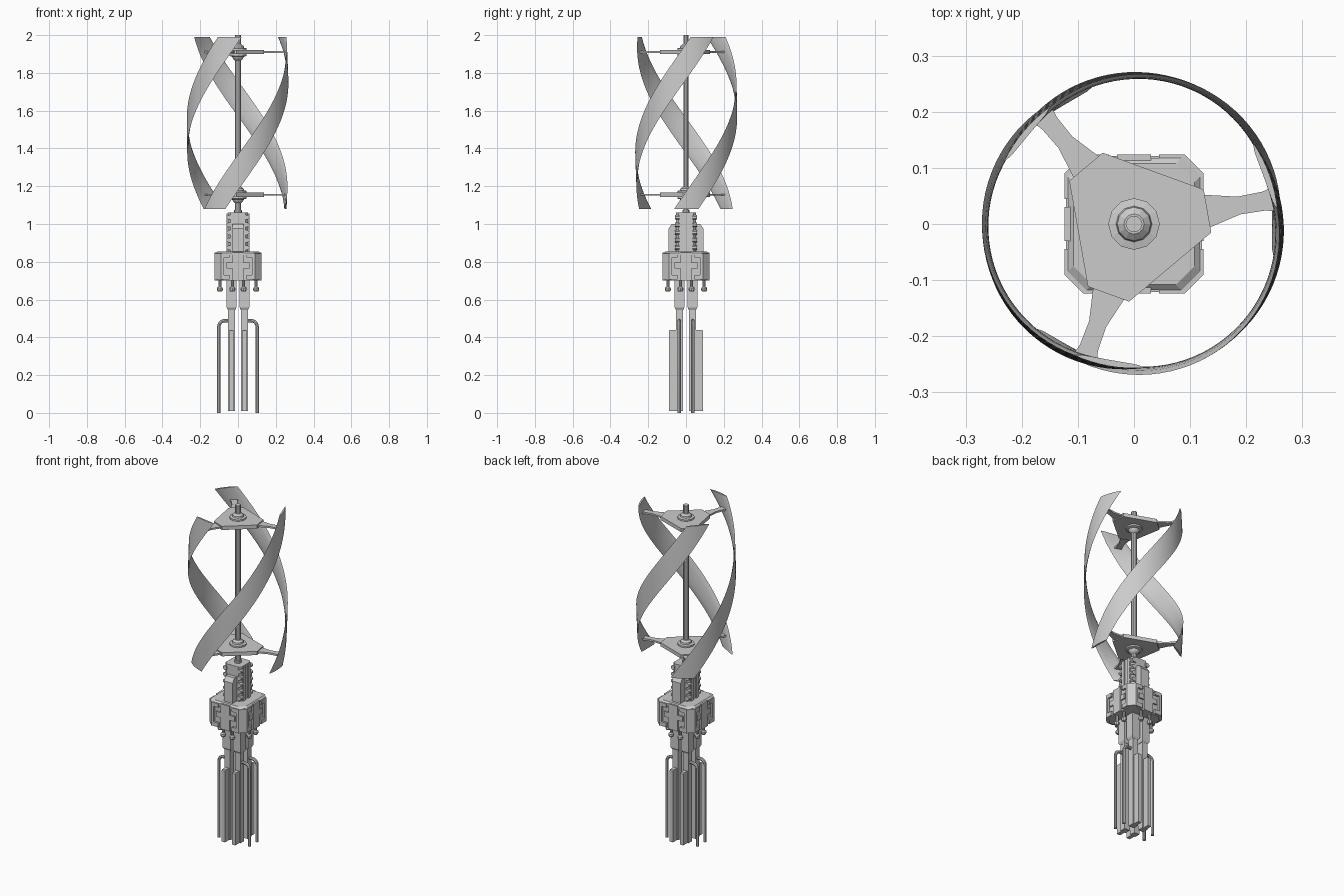
import bpy, bmesh, math
from math import sin, cos, pi, radians

if "Cube" in bpy.data.objects:
    bpy.data.objects.remove(bpy.data.objects["Cube"])


def mesh_object(name, verts, faces, smooth=False):
    me = bpy.data.meshes.new(name)
    me.from_pydata(verts, [], faces)
    bm = bmesh.new()
    bm.from_mesh(me)
    bmesh.ops.recalc_face_normals(bm, faces=bm.faces)
    bm.to_mesh(me)
    bm.free()
    ob = bpy.data.objects.new(name, me)
    bpy.context.collection.objects.link(ob)
    if smooth:
        bpy.ops.object.select_all(action='DESELECT')
        ob.select_set(True)
        bpy.context.view_layer.objects.active = ob
        bpy.ops.object.shade_smooth_by_angle(angle=radians(35))
    return ob


def loft(name, rings, smooth=False):
    """Skin equal-length closed rings and cap both ends."""
    n = len(rings[0])
    verts = [p for r in rings for p in r]
    faces = [(i * n + j, i * n + (j + 1) % n, (i + 1) * n + (j + 1) % n, (i + 1) * n + j)
             for i in range(len(rings) - 1) for j in range(n)]
    faces += [tuple(range(n)), tuple(range(len(verts) - n, len(verts)))]
    return mesh_object(name, verts, faces, smooth)


def prism(name, pts, z0, z1):
    return loft(name, [[(x, y, z) for x, y in pts] for z in (z0, z1)])


def box(name, x0, x1, y0, y1, z0, z1):
    return prism(name, [(x0, y0), (x1, y0), (x1, y1), (x0, y1)], z0, z1)


def lathe(name, profile, x=0, y=0, n=10, smooth=False):
    return loft(name, [[(x + r * cos(2 * pi * k / n), y + r * sin(2 * pi * k / n), z)
                        for k in range(n)] for r, z in profile], smooth)


def octagon(h, c):
    return [(h - c, -h), (h, -h + c), (h, h - c), (h - c, h),
            (-h + c, h), (-h, h - c), (-h, -h + c), (-h + c, -h)]


def rot(pts, a):
    return [(x * cos(a) - y * sin(a), x * sin(a) + y * cos(a)) for x, y in pts]


# Helical blades: a lens section swept round the axis, bulging slightly mid-height
def blade(name, start):
    rings, steps, m = [], 36, 8
    for i in range(steps + 1):
        t = i / steps
        centre = start + radians(139.5) * t
        r = 0.257 + 0.014 * sin(pi * t)
        ring = []
        for s in range(m + 1):
            u = -1 + 2 * s / m
            ring.append((r, u))
        for s in range(m - 1, 0, -1):
            u = -1 + 2 * s / m
            ring.append((r - 0.011 * (1 - u * u) ** 0.6, u))
        rings.append([(q * cos(centre + u * radians(14.5)), q * sin(centre + u * radians(14.5)),
                       1.08 + 0.91 * t) for q, u in ring])
    loft(name, rings, True)


for k in range(3):
    blade(f"blade_{k}", radians(0.5 + 120 * k))

# Rotor shaft
lathe("rotor_shaft", [(0.015, 1.03), (0.015, 2.0)])
lathe("shaft_collar", [(0.02, 1.05), (0.02, 1.075)])

# Hubs with plates and three arms
for level, zc in (("lower", 1.155), ("upper", 1.91)):
    lathe(f"{level}_hub", [(0.016, zc - 0.045), (0.026, zc - 0.035), (0.032, zc - 0.024),
                           (0.046, zc - 0.02), (0.046, zc + 0.02), (0.032, zc + 0.023),
                           (0.03, zc + 0.032), (0.018, zc + 0.042)], n=12)
    corners = [p for k in range(3)
               for p in rot([(0.133, -0.039), (0.133, 0.039)], radians(10 + 120 * k))]
    prism(f"{level}_hub_plate", corners, zc - 0.011, zc + 0.011)
    for k in range(3):
        half = [(0.09, 0.036), (0.13, 0.03), (0.19, 0.016), (0.235, 0.017), (0.254, 0.022)]
        outline = [(x, -y) for x, y in half] + half[::-1]
        prism(f"{level}_arm_{k}", rot(outline, radians(10 + 120 * k)), zc - 0.005, zc + 0.005)

# Upper generator tower with side fins and corner ribs
prism("tower", octagon(0.053, 0.014), 0.84, 1.06)
for s in (-1, 1):
    ya, yb = s * 0.04, s * 0.093
    loft("tower_fin", [[(x * 0.029, y, z) for x, y in ((-1, ya), (1, ya), (1, b), (-1, b))]
                       for z, b in ((0.84, yb), (0.975, yb), (1.0, s * 0.075))])
    for sx in (-1, 1):
        box("tower_side_rail", sx * 0.045, sx * 0.06, s * 0.012, s * 0.034, 0.84, 1.055)
        for i in range(5):
            z = 0.875 + 0.04 * i
            loft("tower_rib", [[(sx * a, s * 0.030, zz), (sx * a, s * 0.058, zz),
                                (sx * 0.035, s * 0.058, zz), (sx * 0.035, s * 0.030, zz)]
                               for zz, a in ((z - 0.012, 0.05), (z - 0.005, 0.06),
                                             (z + 0.005, 0.06), (z + 0.012, 0.05))])

# Main housing: chamfered core, top lid, corner clamps
prism("housing_core", octagon(0.112, 0.032), 0.70, 0.845)
loft("housing_lid", [[(x, y, z) for x, y in octagon(h, 0.033)]
                     for h, z in ((0.118, 0.835), (0.118, 0.846), (0.108, 0.855))])
for k in range(4):
    a = k * pi / 2
    clamp = [(0.045, -0.124), (0.09, -0.124), (0.124, -0.09), (0.124, -0.045),
             (0.10, -0.045), (0.045, -0.10)]
    for z0, z1 in ((0.705, 0.73), (0.822, 0.845)):
        prism("corner_clamp", rot(clamp, a), z0, z1)
    spine = [(0.075, -0.124), (0.09, -0.124), (0.124, -0.09), (0.124, -0.075),
             (0.10, -0.075), (0.075, -0.10)]
    prism("clamp_spine", rot(spine, a), 0.725, 0.825)

    # Raised cross plate on each face
    def plate(name, w, d, z0, z1):
        prism(name, rot([(-w, -d), (w, -d), (w, -0.09), (-w, -0.09)], a), z0, z1)
    plate("face_plate", 0.03, 0.124, 0.70, 0.85)
    plate("face_plate_bar", 0.062, 0.121, 0.765, 0.795)

    # Two bolts hanging below each side
    for sx in (-1, 1):
        (bx, by), = rot([(sx * 0.03, -0.096)], a)
        lathe("hanging_bolt", [(0.008, 0.705), (0.008, 0.668), (0.015, 0.662), (0.016, 0.652),
                               (0.011, 0.643)], bx, by, 8)

# Four posts, outer fins and bent pipes
for sx in (-1, 1):
    for sy in (-1, 1):
        def sq(lo, hi):
            return [(sx * x, sy * y) for x, y in ((lo, lo), (hi, lo), (hi, hi), (lo, hi))]
        loft("post_sleeve", [[(x, y, z) for x, y in sq(lo, hi)] for z, lo, hi in
                             ((0.70, 0.009, 0.06), (0.558, 0.009, 0.06), (0.545, 0.014, 0.053))])
        prism("post", sq(0.016, 0.052), 0.01, 0.55)
        loft("post_fin", [[(sx * 0.023, sy * 0.045, z), (sx * 0.045, sy * 0.045, z),
                           (sx * 0.045, sy * b, z), (sx * 0.023, sy * b, z)]
                          for z, b in ((0.01, 0.09), (0.435, 0.09), (0.44, 0.085))])
        # Pipe path: up, quarter bend, into the post
        path = [(0.101, 0.0, 0)] + [(0.071 + 0.03 * cos(b), 0.458 + 0.03 * sin(b), b)
                                    for b in [radians(18 * i) for i in range(6)]]
        path.append((0.04, 0.488, pi / 2))
        rings = []
        for px, pz, b in path:
            rings.append([(sx * (px + 0.009 * cos(q) * cos(b)),
                           sy * 0.035 + 0.009 * sin(q),
                           pz + 0.009 * cos(q) * sin(b))
                          for q in [2 * pi * i / 8 for i in range(8)]])
        loft("bent_pipe", rings, True)
